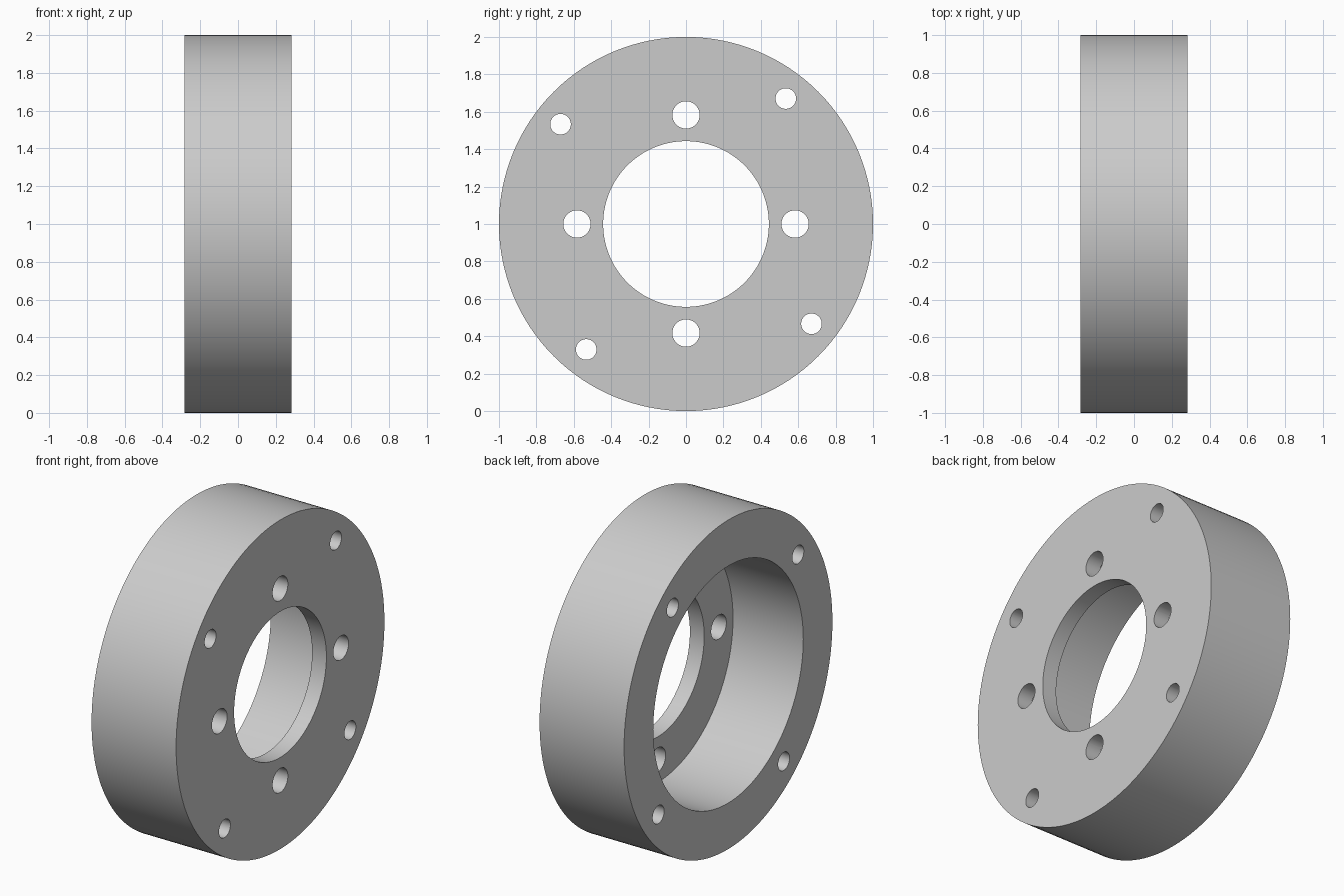
import bpy
import bmesh
from math import cos, sin, pi, radians
from mathutils import Matrix, Vector

cube = bpy.data.objects.get("Cube")
if cube:
    bpy.data.objects.remove(cube, do_unlink=True)

HALF = 0.284      # half of the ring width along x
WEB = 0.096       # thickness of the web on the +x side
OUTER, RECESS, BORE = 1.0, 0.72, 0.443
SEGMENTS = 128

# Material
grey = bpy.data.materials.new("plain_grey")
grey.use_nodes = True
colour = (0.6, 0.6, 0.6, 1)
grey.diffuse_color = colour
grey.node_tree.nodes["Principled BSDF"].inputs["Base Color"].default_value = colour


def make_object(name, bm):
    bmesh.ops.recalc_face_normals(bm, faces=bm.faces)
    mesh = bpy.data.meshes.new(name)
    bm.to_mesh(mesh)
    bm.free()
    mesh.materials.append(grey)
    obj = bpy.data.objects.new(name, mesh)
    bpy.context.collection.objects.link(obj)
    return obj


# Flanged ring: stepped profile (x, radius) turned about the x axis
profile = [(HALF, BORE), (HALF, OUTER), (-HALF, OUTER),
           (-HALF, RECESS), (HALF - WEB, RECESS), (HALF - WEB, BORE)]
bm = bmesh.new()
rings = []
for i in range(SEGMENTS):
    a = 2 * pi * i / SEGMENTS
    rings.append([bm.verts.new((x, r * cos(a), 1 + r * sin(a))) for x, r in profile])
for i, ring in enumerate(rings):
    following = rings[(i + 1) % SEGMENTS]
    for j in range(len(profile)):
        k = (j + 1) % len(profile)
        bm.faces.new((ring[j], ring[k], following[k], following[j]))
flange = make_object("flanged_ring", bm)

# Hole cutters: four web holes and four smaller rim holes
bm = bmesh.new()
for circle, radius, start in ((0.583, 0.073, 0), (0.857, 0.055, 51.5)):
    for n in range(4):
        a = radians(start + 90 * n)
        place = Matrix.Translation(Vector((0, circle * cos(a), 1 + circle * sin(a))))
        bmesh.ops.create_cone(bm, cap_ends=True, segments=48, radius1=radius,
                              radius2=radius, depth=1,
                              matrix=place @ Matrix.Rotation(pi / 2, 4, "Y"))
cutter = make_object("hole_cutter", bm)
cutter.hide_render = True

# Drill the holes, then drop the cutter
drill = flange.modifiers.new("bolt_holes", "BOOLEAN")
drill.operation = "DIFFERENCE"
drill.solver = "EXACT"
drill.object = cutter
bpy.ops.object.select_all(action="DESELECT")
flange.select_set(True)
bpy.context.view_layer.objects.active = flange
bpy.ops.object.modifier_apply(modifier=drill.name)
bpy.data.objects.remove(cutter, do_unlink=True)

bpy.ops.object.shade_smooth_by_angle(angle=radians(30))
